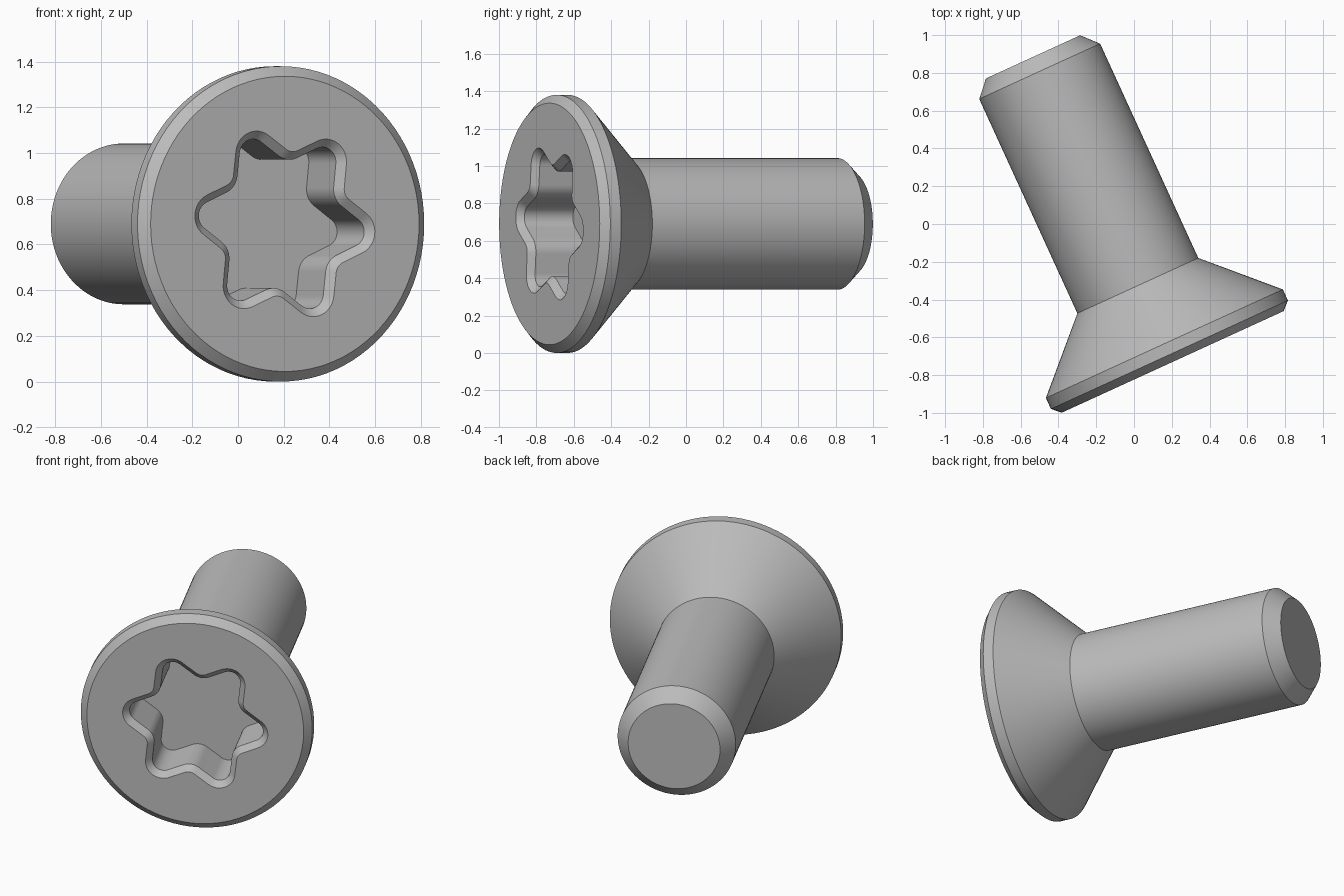
import bpy, bmesh
from math import sin, cos, pi, radians, atan2, acos, hypot
from mathutils import Matrix, Vector

cube = bpy.data.objects.get("Cube")
if cube:
    bpy.data.objects.remove(cube, do_unlink=True)

SEGMENTS = 96
TURN = radians(24.6)              # heading of the screw axis
FACE_CENTRE = Vector((0.205, -0.73, 0.69))
# (distance behind the front face, radius): rim, countersink, shank, tip
PROFILE = [(0, 0.646), (0.042, 0.69), (0.106, 0.69), (0.444, 0.352),
           (1.692, 0.352), (1.776, 0.274)]
DEPTH, CHAMFER = 0.32, 0.035

steel = bpy.data.materials.new("steel_grey")
steel.use_nodes = True
steel.diffuse_color = (0.5, 0.5, 0.5, 1)
steel.node_tree.nodes["Principled BSDF"].inputs["Base Color"].default_value = (0.5, 0.5, 0.5, 1)


def circle(radius):
    return [(radius * cos(2 * pi * i / SEGMENTS), radius * sin(2 * pi * i / SEGMENTS))
            for i in range(SEGMENTS)]


def star(offset):
    """Six round lobes joined by straight flanks to round valleys."""
    lobe_dist, valley_dist = 0.335, 0.373
    lobe_r, valley_r = 0.065 + offset, 0.09 - offset
    dx = valley_dist * cos(pi / 6) - lobe_dist
    dy = valley_dist * sin(pi / 6)
    contact = atan2(dy, dx) - acos((lobe_r + valley_r) / hypot(dx, dy))
    swing = contact - pi / 6
    points = []
    for k in range(6):
        a = radians(-6 + 60 * k)
        for i in range(13):
            t = a + contact * (i / 6 - 1)
            points.append((lobe_dist * cos(a) + lobe_r * cos(t),
                           lobe_dist * sin(a) + lobe_r * sin(t)))
        b = a + pi / 6
        for i in range(9):
            t = b + pi + swing * (1 - i / 4)
            points.append((valley_dist * cos(b) + valley_r * cos(t),
                           valley_dist * sin(b) + valley_r * sin(t)))
    return points


bm = bmesh.new()


def ring(points, depth):
    return [bm.verts.new((x, depth, z)) for x, z in points]


def skin(a, b):
    for i in range(len(a)):
        j = (i + 1) % len(a)
        bm.faces.new((a[i], a[j], b[j], b[i]))


def loop_edges(verts):
    return [bm.edges.get((verts[i - 1], verts[i])) for i in range(len(verts))]


# Turned body: rim, countersunk head, shank and chamfered tip
body = [ring(circle(r), y) for y, r in PROFILE]
for first, second in zip(body, body[1:]):
    skin(first, second)
bm.faces.new(body[-1])

# Lobed drive recess with a chamfered mouth
mouth = ring(star(CHAMFER), 0)
wall = ring(star(0), CHAMFER)
floor = ring(star(0), DEPTH)
skin(mouth, wall)
skin(wall, floor)
bm.faces.new(floor)

# Flat front face around the recess
bmesh.ops.triangle_fill(bm, use_beauty=True, edges=loop_edges(body[0]) + loop_edges(mouth))
bmesh.ops.recalc_face_normals(bm, faces=bm.faces[:])
bm.transform(Matrix.Translation(FACE_CENTRE) @ Matrix.Rotation(TURN, 4, "Z"))

mesh = bpy.data.meshes.new("countersunk_screw")
bm.to_mesh(mesh)
bm.free()
mesh.materials.append(steel)
screw = bpy.data.objects.new("countersunk_screw", mesh)
bpy.context.collection.objects.link(screw)

bpy.ops.object.select_all(action="DESELECT")
screw.select_set(True)
bpy.context.view_layer.objects.active = screw
bpy.ops.object.shade_smooth_by_angle(angle=radians(30))
